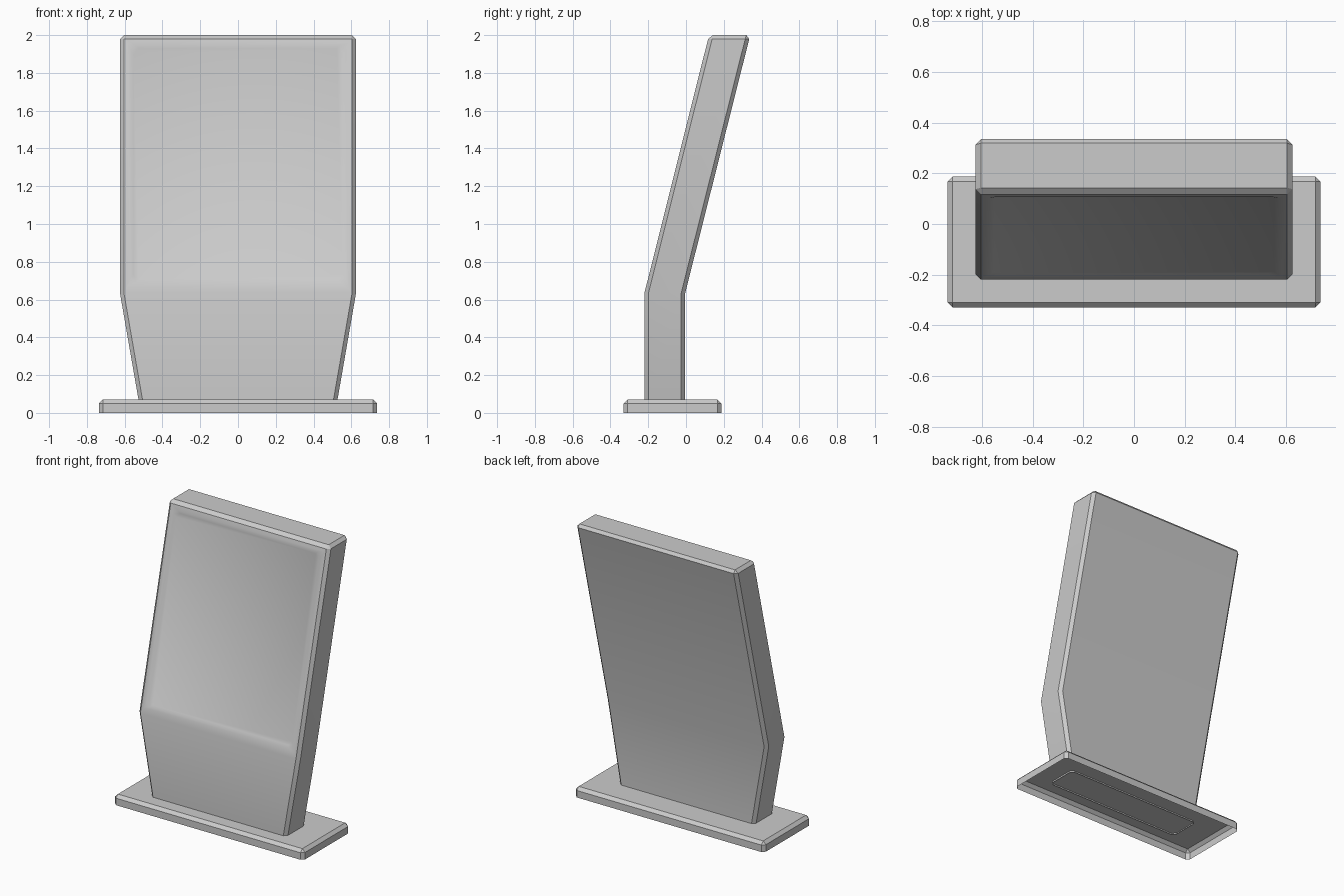
import bpy, bmesh

if "Cube" in bpy.data.objects:
    bpy.data.objects.remove(bpy.data.objects["Cube"])


def finish(name, bm, bevel):
    """Turn the bmesh into a chamfered object with sharp edges kept by angle."""
    mesh = bpy.data.meshes.new(name)
    bm.to_mesh(mesh)
    bm.free()
    obj = bpy.data.objects.new(name, mesh)
    bpy.context.collection.objects.link(obj)
    mod = obj.modifiers.new("chamfer", 'BEVEL')
    mod.width = bevel
    mod.segments = 1
    mod.limit_method = 'ANGLE'
    mod.angle_limit = 0.55
    bpy.ops.object.select_all(action='DESELECT')
    obj.select_set(True)
    bpy.context.view_layer.objects.active = obj
    bpy.ops.object.modifier_apply(modifier=mod.name)
    bpy.ops.object.shade_smooth_by_angle(angle=0.52)
    return obj


def loft(sections):
    """Stack rectangles (half width, front y, back y, z); open below, capped on top."""
    bm = bmesh.new()
    rings = [[bm.verts.new(p) for p in ((-w, y0, z), (w, y0, z), (w, y1, z), (-w, y1, z))]
             for w, y0, y1, z in sections]
    fronts = []
    for a, b in zip(rings, rings[1:]):
        for i in range(4):
            j = (i + 1) % 4
            face = bm.faces.new((a[i], a[j], b[j], b[i]))
            if i == 0:
                fronts.append(face)
    bm.faces.new(rings[-1])
    bm.normal_update()
    return bm, fronts


# Base plate, hollow underneath
bm, _ = loft([(0.737, -0.33, 0.188, 0.0), (0.737, -0.33, 0.188, 0.07)])
finish("base_plate", bm, 0.021)

# Tapered foot and leaning panel in one bent slab
bm, fronts = loft([(0.525, -0.22, -0.004, 0.06),
                   (0.625, -0.22, -0.004, 0.635),
                   (0.625, 0.122, 0.34, 2.0)])

# Shallow recessed screen on the leaning front
screen = [fronts[1]]
bmesh.ops.inset_region(bm, faces=screen, thickness=0.056, use_even_offset=True)
bmesh.ops.inset_region(bm, faces=screen, thickness=0.016, depth=-0.007, use_even_offset=True)
finish("display_body", bm, 0.021)
